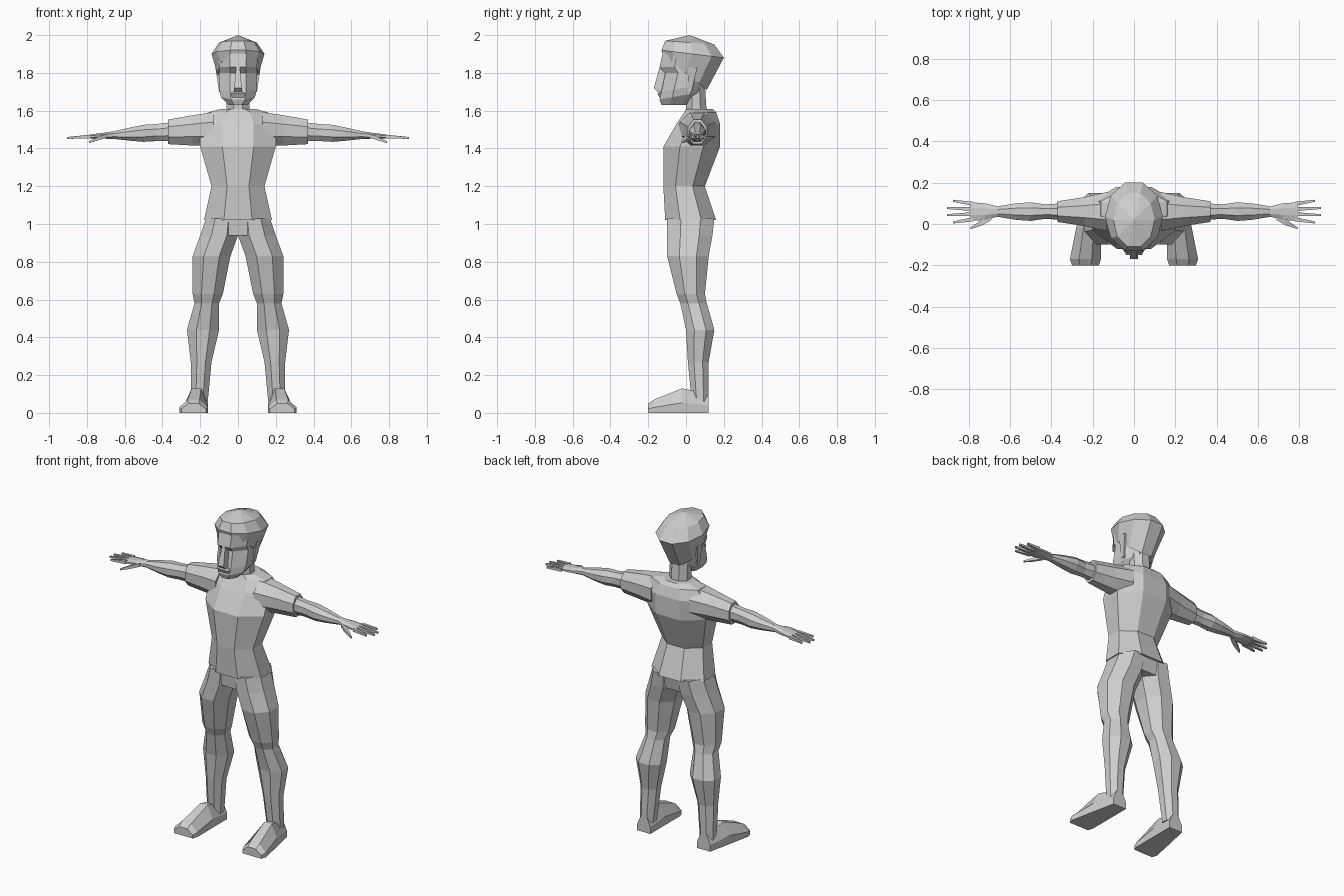
import bpy, bmesh
from math import sin, cos, pi

if "Cube" in bpy.data.objects:
    bpy.data.objects.remove(bpy.data.objects["Cube"])

GREY = (.62, .62, .62, 1)
clay = bpy.data.materials.new("light_grey")
clay.use_nodes = True
clay.diffuse_color = GREY
clay.node_tree.nodes["Principled BSDF"].inputs["Base Color"].default_value = GREY


def polygon(sides):
    """Flat-fronted regular polygon scaled to fill the square from -1 to 1."""
    angles = [(i + .5) * 2 * pi / sides for i in range(sides)]
    wide = max(sin(a) for a in angles)
    deep = max(cos(a) for a in angles)
    return [(sin(a) / wide, -cos(a) / deep) for a in angles]


def level(z, inner, outer, front, back, sides=8, tilt=0):
    """Horizontal ring between four limits; tilt lifts its back edge."""
    return [((inner + outer + u * (outer - inner)) / 2,
             (front + back + v * (back - front)) / 2,
             z + tilt * (v + 1) / 2) for u, v in polygon(sides)]


def body(z, half, front, back, sides=8, tilt=0):
    """Horizontal ring centred on the middle of the body."""
    return level(z, -half, half, front, back, sides, tilt)


def sleeve_ring(x, wide, tall, y=.06, drop=0, sides=8):
    """Upright ring on the gently drooping line from shoulder to fingertip."""
    middle = 1.51 - .06 * x - drop
    return [(x, y + u * wide / 2, middle + v * tall / 2) for u, v in polygon(sides)]


def foot_ring(y, inner, outer, height):
    """Upright ring whose lower half is pressed flat on the ground."""
    return [((inner + outer + u * (outer - inner)) / 2, y, max(v, 0) * height)
            for u, v in polygon(8)]


def loft(name, rings, side=1, apex=None):
    """Skin equal rings, closed at the end by a cap or by a point."""
    bm = bmesh.new()
    loops = [[bm.verts.new((side * x, y, z)) for x, y, z in ring] for ring in rings]
    for low, high in zip(loops, loops[1:]):
        for i in range(len(low)):
            bm.faces.new((low[i - 1], low[i], high[i], high[i - 1]))
    bm.faces.new(loops[0])
    end = bm.faces.new(loops[-1])
    if apex:
        crown = bmesh.ops.poke(bm, faces=[end])["verts"][0]
        crown.co = apex
    bmesh.ops.recalc_face_normals(bm, faces=bm.faces)
    mesh = bpy.data.meshes.new(name)
    bm.to_mesh(mesh)
    bm.free()
    mesh.materials.append(clay)
    bpy.context.collection.objects.link(bpy.data.objects.new(name, mesh))


# torso and neck
loft("shirt", [
    body(z=1.02, half=.18, front=-.11, back=.16),
    body(z=1.2, half=.14, front=-.12, back=.1),
    body(z=1.41, half=.2, front=-.12, back=.18),
    body(z=1.53, half=.2, front=-.05, back=.18),
    body(z=1.59, half=.16, front=-.01, back=.16),
    body(z=1.61, half=.09, front=0, back=.14),
])
loft("pelvis", [
    body(z=.94, half=.14, front=-.09, back=.13),
    body(z=1.04, half=.17, front=-.1, back=.15),
])
loft("neck", [
    body(z=1.58, half=.06, front=0, back=.11),
    body(z=1.74, half=.06, front=0, back=.1),
])

# head, with the brow overhanging the eye sockets
loft("face", [
    body(z=1.63, half=.05, front=-.13, back=.01),
    body(z=1.66, half=.09, front=-.14, back=.09, tilt=.04),
    body(z=1.7, half=.1, front=-.13, back=.1, tilt=.04),
    body(z=1.8, half=.1, front=-.11, back=.12),
    body(z=1.83, half=.1, front=-.14, back=.13),
    body(z=1.92, half=.11, front=-.12, back=.14),
])
loft("hair", [
    body(z=1.89, half=.11, front=-.12, back=.11, sides=10, tilt=-.18),
    body(z=1.92, half=.14, front=-.13, back=.2, sides=10, tilt=-.04),
    body(z=1.97, half=.1, front=-.11, back=.15, sides=10, tilt=-.02),
], apex=(0, .02, 2))
loft("nose", [
    body(z=1.7, half=.02, front=-.15, back=-.1, sides=4),
    body(z=1.72, half=.02, front=-.17, back=-.1, sides=4),
    body(z=1.83, half=.01, front=-.14, back=-.1, sides=4),
])
loft("lips", [
    body(z=1.67, half=.03, front=-.14, back=-.1, sides=4),
    body(z=1.69, half=.04, front=-.15, back=-.1, sides=4),
    body(z=1.7, half=.03, front=-.14, back=-.1, sides=4),
])

FINGERS = ("index", "middle", "ring", "little")

for side, label in ((1, "left"), (-1, "right")):
    loft(label + "_ear", [
        level(z=1.7, inner=.07, outer=.1, front=.01, back=.03, sides=4),
        level(z=1.83, inner=.08, outer=.12, front=.01, back=.06, sides=4),
    ], side)

    # short sleeve, then the bare arm down to the palm
    loft(label + "_sleeve", [
        sleeve_ring(x=.13, wide=.19, tall=.18),
        sleeve_ring(x=.24, wide=.14, tall=.16),
        sleeve_ring(x=.37, wide=.1, tall=.13),
    ], side)
    loft(label + "_arm", [
        sleeve_ring(x=.35, wide=.08, tall=.1),
        sleeve_ring(x=.43, wide=.07, tall=.09),
        sleeve_ring(x=.5, wide=.09, tall=.09),
        sleeve_ring(x=.57, wide=.08, tall=.07),
        sleeve_ring(x=.66, wide=.05, tall=.04),
        sleeve_ring(x=.72, wide=.08, tall=.03),
        sleeve_ring(x=.79, wide=.09, tall=.02),
    ], side)

    # fingers fan out, the middle pair reaching furthest
    for i, finger in enumerate(FINGERS):
        spread = i - 1.5
        loft(f"{label}_{finger}_finger", [
            sleeve_ring(x=.78, wide=.02, tall=.02, y=.06 + spread * .025, sides=4),
            sleeve_ring(x=.92 - abs(spread) * .03, wide=.01, tall=.01,
                        y=.06 + spread * .035, sides=4),
        ], side)
    loft(label + "_thumb", [
        sleeve_ring(x=.69, wide=.04, tall=.02, y=.04, sides=4),
        sleeve_ring(x=.73, wide=.03, tall=.02, y=.01, drop=.01, sides=4),
        sleeve_ring(x=.79, wide=.01, tall=.01, y=-.02, drop=.03, sides=4),
    ], side)

    # leg from heel to hip
    loft(label + "_leg", [
        level(z=.06, inner=.16, outer=.25, front=.03, back=.12),
        level(z=.27, inner=.14, outer=.25, front=.01, back=.12),
        level(z=.44, inner=.1, outer=.27, front=0, back=.15),
        level(z=.58, inner=.1, outer=.23, front=-.03, back=.11),
        level(z=.63, inner=.08, outer=.24, front=-.05, back=.1),
        level(z=.83, inner=.04, outer=.24, front=-.1, back=.12),
        level(z=.94, inner=0, outer=.2, front=-.1, back=.14),
        level(z=1.03, inner=0, outer=.17, front=-.1, back=.15),
    ], side)

    # foot from heel to toe
    loft(label + "_foot", [
        foot_ring(y=.12, inner=.16, outer=.25, height=.1),
        foot_ring(y=-.02, inner=.16, outer=.28, height=.13),
        foot_ring(y=-.17, inner=.16, outer=.31, height=.07),
        foot_ring(y=-.2, inner=.17, outer=.3, height=.05),
    ], side)
